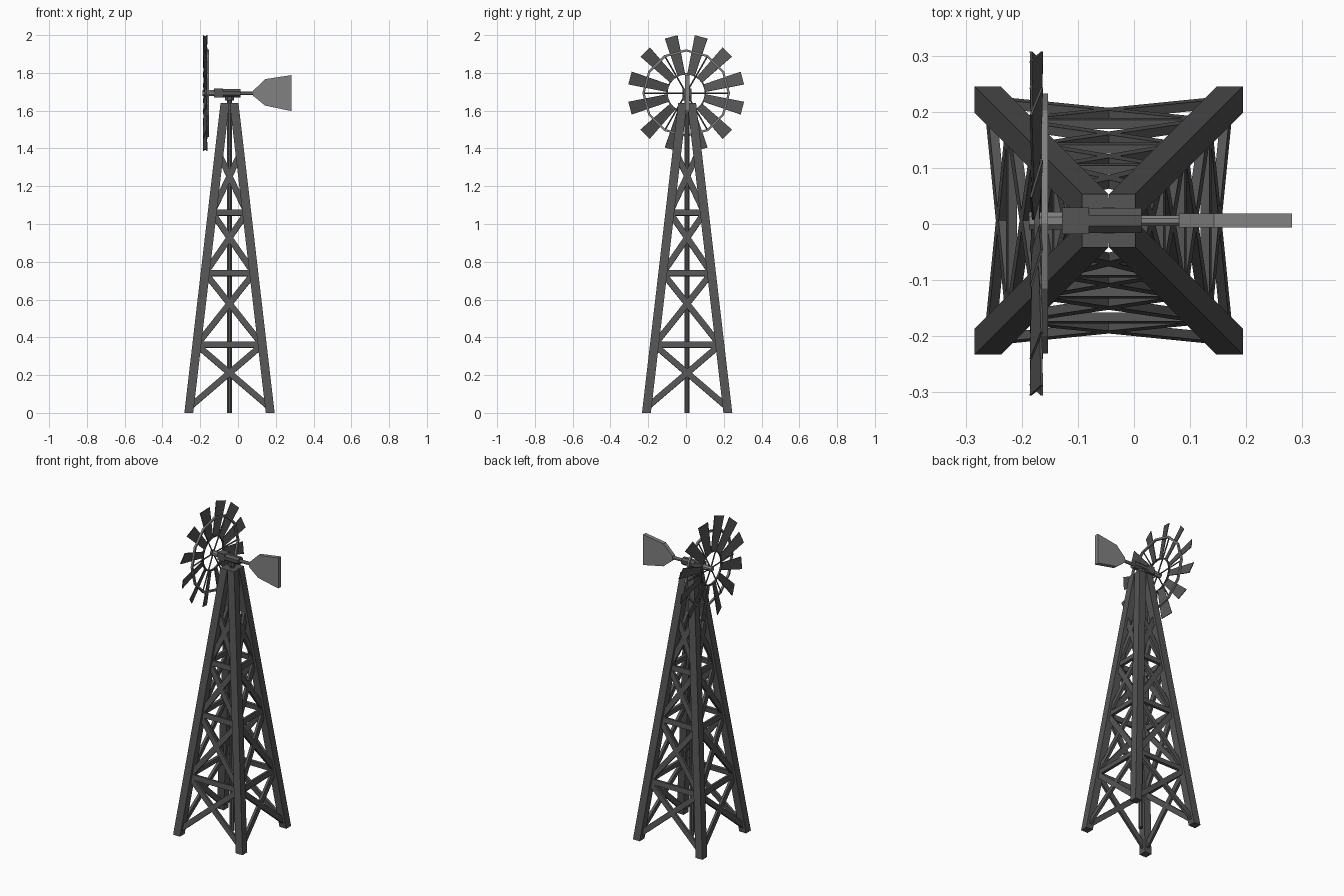
import bpy
from math import sin, cos, pi, radians
from mathutils import Vector

if "Cube" in bpy.data.objects:
    bpy.data.objects.remove(bpy.data.objects["Cube"])

CX, CY, HZ = -0.045, 0.006, 1.693


def material(name, v):
    m = bpy.data.materials.new(name)
    m.diffuse_color = (v, v, v, 1)
    m.use_nodes = True
    m.node_tree.nodes["Principled BSDF"].inputs["Base Color"].default_value = m.diffuse_color
    return m


DARK = material("dark_metal", 0.09)
LIGHT = material("light_metal", 0.22)


def mesh(name, verts, faces, mat=DARK):
    me = bpy.data.meshes.new(name)
    me.from_pydata([tuple(v) for v in verts], [], faces)
    ob = bpy.data.objects.new(name, me)
    bpy.context.collection.objects.link(ob)
    me.materials.append(mat)
    return ob


def loft(name, a, b, mat=DARK):
    """Closed solid between two matching loops."""
    n = len(a)
    faces = [tuple(reversed(range(n))), tuple(range(n, 2 * n))]
    faces += [(i, (i + 1) % n, n + (i + 1) % n, n + i) for i in range(n)]
    return mesh(name, list(a) + list(b), faces, mat)


def bar(name, p, q, width, depth, normal, mat=DARK):
    """Flat bar from p to q, thin along normal."""
    p, q, n = Vector(p), Vector(q), Vector(normal)
    d = (q - p).normalized()
    n = (n - d * n.dot(d)).normalized()
    s = n.cross(d)
    sec = [n * depth / 2 * i + s * width / 2 * j
           for i, j in ((-1, -1), (1, -1), (1, 1), (-1, 1))]
    return loft(name, [p + c for c in sec], [q + c for c in sec], mat)


def rod(name, p, q, r, sides=8, mat=DARK):
    p, q = Vector(p), Vector(q)
    d = (q - p).normalized()
    u = d.orthogonal().normalized()
    v = d.cross(u)
    sec = [(u * cos(t) + v * sin(t)) * r
           for t in [2 * pi * (i + .5) / sides for i in range(sides)]]
    return loft(name, [p + c for c in sec], [q + c for c in sec], mat)


# Tower: four tapering-inward legs
H, LW = 1.64, 0.0235


def spread(z):
    return 0.2155 + (0.024 - 0.2155) * z / H


def square(sx, sy, z):
    s = spread(z)
    return [(CX + sx * s + i * LW, CY + sy * s + j * LW, z)
            for i, j in ((-1, -1), (1, -1), (1, 1), (-1, 1))]


for sx in (-1, 1):
    for sy in (-1, 1):
        loft("tower_leg", square(sx, sy, 0), square(sx, sy, H))


# Lattice: cross braces and horizontal rails on each face
def on_face(k, side, z):
    s = spread(z)
    a = k * pi / 2
    x, y = side * s, -s
    return (CX + x * cos(a) - y * sin(a), CY + x * sin(a) + y * cos(a), z)


levels = [0.03, 0.36, 0.74, 1.06, 1.37]
for k in range(4):
    a = k * pi / 2
    n = (sin(a), -cos(a), 0.117)
    for z0, z1 in zip(levels, levels[1:]):
        for s in (-1, 1):
            bar("cross_brace", on_face(k, s, z0), on_face(k, -s, z1),
                0.032, 0.016, n)
    for z in levels[1:4]:
        bar("rail", on_face(k, -1, z), on_face(k, 1, z), 0.032, 0.016, n)

# Centre pole, cap and pivot
rod("centre_pole", (CX, CY, 0), (CX, CY, 1.69), 0.0145)
bar("tower_cap", (CX, CY, 1.60), (CX, CY, 1.64), 0.08, 0.08, (1, 0, 0))
rod("pivot_collar", (CX, CY, 1.655), (CX, CY, 1.675), 0.026)

# Gear head and shaft
bar("gear_block", (-0.128, CY, HZ), (-0.08, CY, HZ), 0.047, 0.047, (0, 0, 1))
rod("gear_barrel", (-0.08, CY, HZ), (0.013, CY, HZ), 0.024)
rod("wheel_shaft", (-0.187, CY, HZ), (-0.12, CY, HZ), 0.017, 8, LIGHT)

# Tail vane
rod("tail_rod", (0.01, CY, HZ), (0.09, CY, HZ), 0.010, 8, LIGHT)
vane = [(0.08, -0.014), (0.143, -0.066), (0.282, -0.095),
        (0.282, 0.095), (0.143, 0.074), (0.08, 0.012)]
loft("tail_vane", [(x, CY - 0.0125, HZ + z) for x, z in vane],
     [(x, CY + 0.0125, HZ + z) for x, z in vane], LIGHT)

# Wheel: twelve pitched blades
WX, WY = -0.174, 0.001
for k in range(12):
    t = radians(15 + 30 * k)
    rad = Vector((0, sin(t), cos(t)))
    side = Vector((0, cos(t), -sin(t)))
    pitch = radians(16)
    across = side * cos(pitch) + Vector((1, 0, 0)) * sin(pitch)
    nrm = across.cross(rad) * 0.002

    def end(r, w):
        c = Vector((WX, WY, HZ)) + rad * r
        return [c - across * w - nrm, c + across * w - nrm,
                c + across * w + nrm, c - across * w + nrm]
    loft("wheel_blade", end(0.10, 0.021), end(0.308, 0.036))


# Wheel rings and spokes
def ring(name, r, w, x0, x1, n, mat):
    v = []
    for i in range(n):
        t = 2 * pi * i / n
        for x, q in ((x0, r - w), (x1, r - w), (x1, r), (x0, r)):
            v.append((x, WY + q * sin(t), HZ + q * cos(t)))
    f = [(4 * i + j, 4 * i + (j + 1) % 4,
          4 * ((i + 1) % n) + (j + 1) % 4, 4 * ((i + 1) % n) + j)
         for i in range(n) for j in range(4)]
    return mesh(name, v, f, mat)


ring("outer_ring", 0.232, 0.012, -0.165, -0.153, 12, LIGHT)
ring("inner_ring", 0.106, 0.008, -0.178, -0.168, 24, DARK)
for k in range(6):
    t = radians(30 + 60 * k)
    rod("spoke", (-0.172, WY, HZ),
        (-0.165, WY + 0.225 * sin(t), HZ + 0.225 * cos(t)), 0.004, 6)

# Make all face directions consistent
import bmesh
for ob in bpy.context.collection.objects:
    bm = bmesh.new()
    bm.from_mesh(ob.data)
    bmesh.ops.recalc_face_normals(bm, faces=bm.faces)
    bm.to_mesh(ob.data)
    bm.free()
